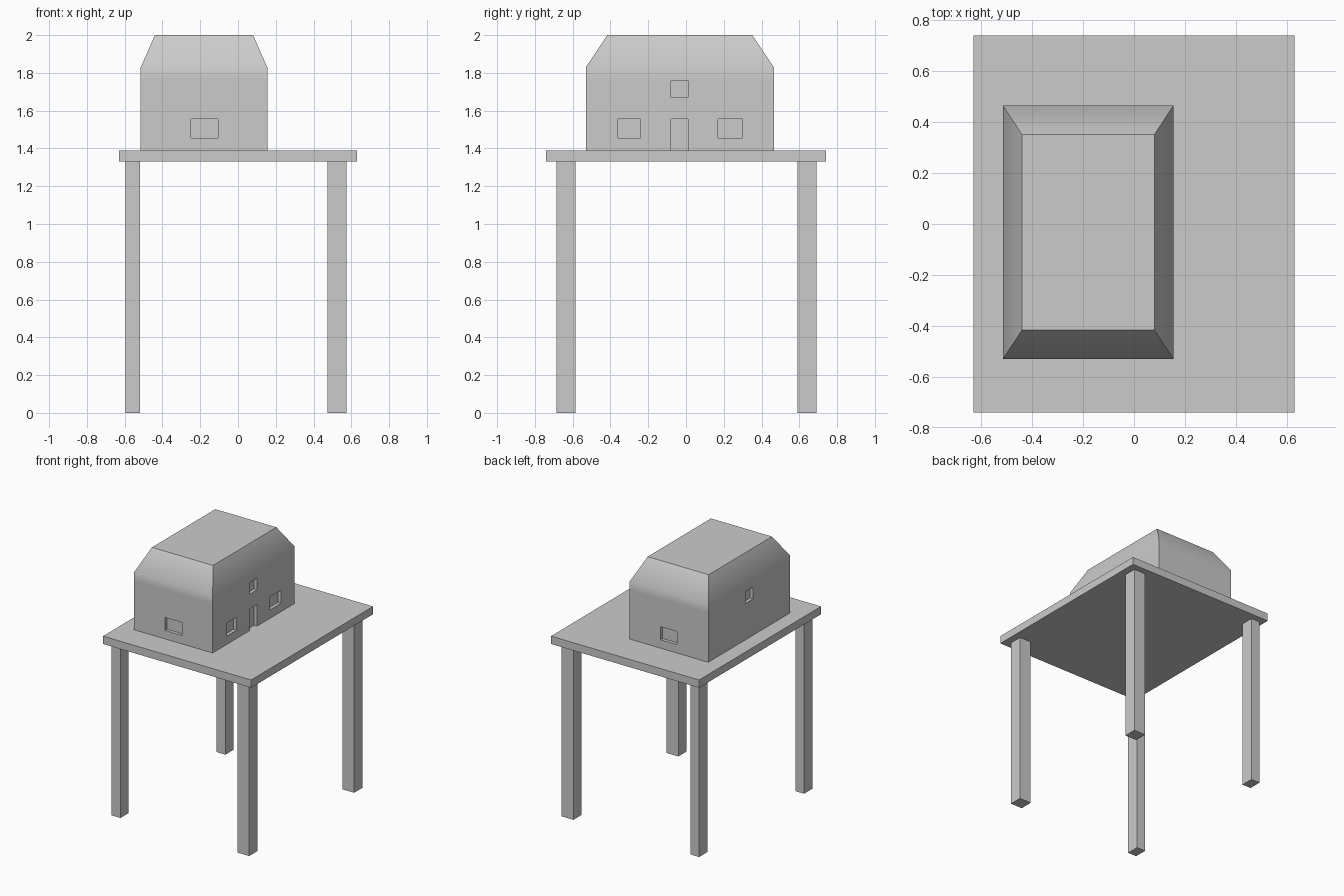
import bpy, bmesh, math

if "Cube" in bpy.data.objects:
    bpy.data.objects.remove(bpy.data.objects["Cube"])


def box(name, x0, x1, y0, y1, z0, z1):
    """Axis-aligned box from its limits."""
    bm = bmesh.new()
    bmesh.ops.create_cube(bm, size=1)
    for v in bm.verts:
        v.co = ((x0 + x1) / 2 + v.co.x * (x1 - x0),
                (y0 + y1) / 2 + v.co.y * (y1 - y0),
                (z0 + z1) / 2 + v.co.z * (z1 - z0))
    return to_object(name, bm)


def to_object(name, bm):
    mesh = bpy.data.meshes.new(name)
    bmesh.ops.recalc_face_normals(bm, faces=bm.faces)
    bm.to_mesh(mesh)
    bm.free()
    ob = bpy.data.objects.new(name, mesh)
    bpy.context.collection.objects.link(ob)
    return ob


# Table: top slab and four legs (left pair is thinner)
box("table_top", -0.63, 0.63, -0.74, 0.74, 1.33, 1.39)
for side, x0, x1 in (("left", -0.595, -0.52), ("right", 0.475, 0.575)):
    for end, y0, y1 in (("front", -0.685, -0.585), ("back", 0.59, 0.69)):
        box(f"{end}_{side}_leg", x0, x1, y0, y1, 0, 1.33)

# House: stacked rectangular rings, walls then a hipped flat-topped roof
X0, X1, Y0, Y1 = -0.515, 0.155, -0.53, 0.465
bm = bmesh.new()
rings = []
for z, dx, dy in ((1.39, 0, 0), (1.77, 0, 0), (1.83, 0, 0), (2.0, 0.075, 0.113)):
    a, b, c, d = X0 + dx, X1 - dx, Y0 + dy, Y1 - dy
    rings.append([bm.verts.new((x, y, z)) for x, y in ((a, c), (b, c), (b, d), (a, d))])
for lo, hi in zip(rings, rings[1:]):
    for i in range(4):
        j = (i + 1) % 4
        bm.faces.new((lo[i], lo[j], hi[j], hi[i]))
bm.faces.new(rings[0])
bm.faces.new(rings[-1])
house = to_object("house", bm)

# Recessed windows and door
D, OUT = 0.025, 0.1
openings = [
    (X1 - D, X1 + OUT, -0.36, -0.24, 1.455, 1.555),   # right side windows
    (X1 - D, X1 + OUT, 0.17, 0.30, 1.455, 1.555),
    (X1 - D, X1 + OUT, -0.08, 0.01, 1.35, 1.557),     # door
    (X1 - D, X1 + OUT, -0.08, 0.01, 1.67, 1.76),      # upper windows
    (X0 - OUT, X0 + D, -0.08, 0.01, 1.67, 1.76),
    (-0.25, -0.107, Y0 - OUT, Y0 + D, 1.455, 1.555),  # front and back windows
    (-0.25, -0.107, Y1 - D, Y1 + OUT, 1.455, 1.555),
]
bpy.context.view_layer.objects.active = house
for lim in openings:
    cutter = box("opening_cutter", *lim)
    cutter.hide_render = True
    mod = house.modifiers.new("opening", "BOOLEAN")
    mod.operation = "DIFFERENCE"
    mod.solver = "EXACT"
    mod.object = cutter
    bpy.ops.object.modifier_apply(modifier=mod.name)
    bpy.data.objects.remove(cutter)

# Soft shading across the eaves, crisp corners elsewhere
bpy.ops.object.select_all(action="DESELECT")
house.select_set(True)
bpy.ops.object.shade_smooth_by_angle(angle=math.radians(40))
